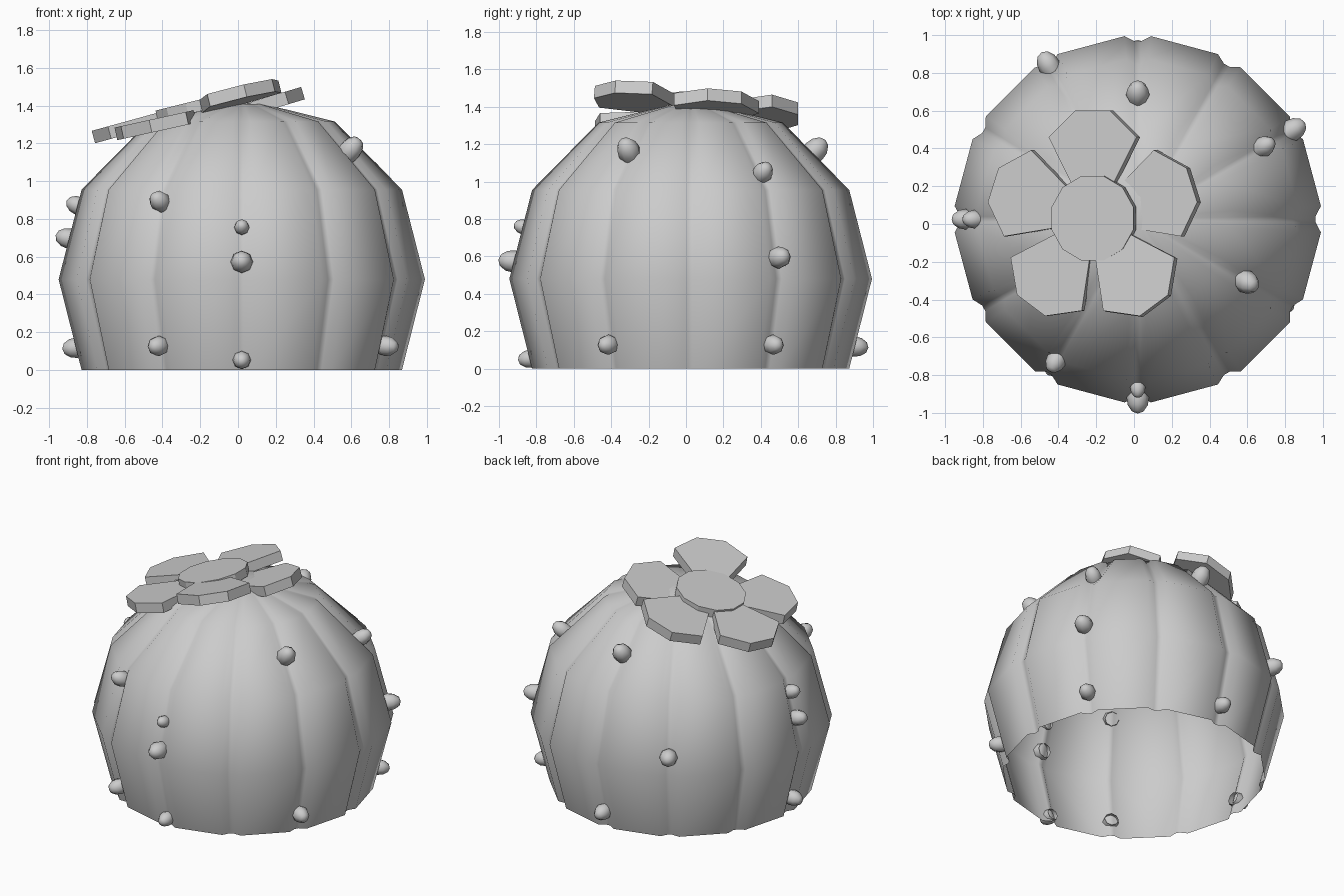
import bpy, bmesh, math
from mathutils import Vector

if "Cube" in bpy.data.objects:
    bpy.data.objects.remove(bpy.data.objects["Cube"])

CX, CY = 0.02, 0.025
# body profile: radius, height, groove half width, groove depth
PROFILE = [(0.85, 0.0, 0.06, 0.03), (0.972, 0.48, 0.07, 0.03),
           (0.85, 0.955, 0.06, 0.03), (0.495, 1.315, 0.045, 0.025),
           (0.12, 1.408, 0.015, 0.006)]


def make_object(name, bm, smooth):
    bmesh.ops.recalc_face_normals(bm, faces=bm.faces)
    me = bpy.data.meshes.new(name)
    bm.to_mesh(me)
    bm.free()
    for p in me.polygons:
        p.use_smooth = smooth
    ob = bpy.data.objects.new(name, me)
    bpy.context.collection.objects.link(ob)
    return ob


def bridge(bm, a, b):
    n = len(a)
    for i in range(n):
        j = (i + 1) % n
        bm.faces.new((a[i], a[j], b[j], b[i]))


# ribbed dome, open underneath, with twelve shallow vertical grooves
bm = bmesh.new()
rings = []
for r, z, w, d in PROFILE:
    ring = []
    for k in range(12):
        a = math.radians(30 * k)
        da = w / r
        for off, rad in ((-da, r), (-da * 0.25, r - d), (da * 0.25, r - d), (da, r)):
            ring.append(bm.verts.new((CX + rad * math.cos(a + off),
                                      CY + rad * math.sin(a + off), z)))
    rings.append(ring)
for lo, hi in zip(rings, rings[1:]):
    bridge(bm, lo, hi)
tip = bm.verts.new((CX, CY, 1.412))
for i in range(48):
    bm.faces.new((rings[-1][i], rings[-1][(i + 1) % 48], tip))
make_object("cactus_body", bm, True)


def groove_radius(z):
    for (r0, z0, _, d0), (r1, z1, _, d1) in zip(PROFILE, PROFILE[1:]):
        if z <= z1:
            t = (z - z0) / (z1 - z0)
            return (r0 - d0) * (1 - t) + (r1 - d1) * t
    return 0.1


# blunt spines sitting in the grooves: azimuth, base height, size
SPINES = [(270, 0.57, 1.1), (270, 0.75, 0.75), (270, 0.055, 0.9),
          (240, 0.88, 1), (240, 0.13, 1), (330, 0.13, 1), (330, 1.14, 1.15),
          (180, 0.69, 1), (180, 0.86, 0.9), (180, 0.12, 1),
          (30, 1.03, 1), (30, 0.59, 1.1), (30, 0.13, 1),
          (90, 0.12, 1), (90, 1.14, 1.15), (120, 0.6, 1.1)]
for n, (az, z, s) in enumerate(SPINES):
    a = math.radians(az)
    r = groove_radius(z)
    base = Vector((CX + r * math.cos(a), CY + r * math.sin(a), z))
    dz = z - 0.48
    out = Vector((r * math.cos(a), r * math.sin(a), dz if dz > 0 else dz * 0.2)).normalized()
    side = Vector((-math.sin(a), math.cos(a), 0))
    up = out.cross(side)
    bm = bmesh.new()
    prev = None
    for h, rad in ((-0.02, 0.045), (0.025, 0.054), (0.06, 0.048), (0.09, 0.028)):
        ring = [bm.verts.new(base + s * (out * h + rad * (side * math.cos(t) + up * math.sin(t))))
                for t in (math.tau * i / 8 for i in range(8))]
        if prev:
            bridge(bm, prev, ring)
        prev = ring
    end = bm.verts.new(base + out * 0.1 * s)
    for i in range(8):
        bm.faces.new((prev[i], prev[(i + 1) % 8], end))
    make_object(f"spine_{n + 1}", bm, True)


# flat plate whose top lies on the plane z = a + b*x + c*y
def plate(name, outline, plane, thick):
    a, b, c = plane
    down = Vector((b, c, -1)).normalized() * thick
    bm = bmesh.new()
    top = [bm.verts.new((x, y, a + b * x + c * y)) for x, y in outline]
    bot = [bm.verts.new(v.co + down) for v in top]
    bm.faces.new(top)
    bm.faces.new(bot[::-1])
    bridge(bm, top, bot)
    make_object(name, bm, False)


# flower tilted on the crown: five petals and a central disc
FX, FY = -0.22, 0.03
PETAL = [(0.03, 0.035), (0.43, 0.24), (0.57, 0.095),
         (0.57, -0.095), (0.43, -0.24), (0.03, -0.035)]
PLANES = [(1.398, 0.30, 0), (1.461, 0.30, 0), (1.479, 0.275, 0),
          (1.427, 0.22, 0), (1.465, 0.25, -0.08)]
for k, plane in enumerate(PLANES):
    a = math.radians(18 + 72 * k)
    ca, sa = math.cos(a), math.sin(a)
    plate(f"petal_{k + 1}", [(FX + 0.97 * (r * ca - t * sa), FY + r * sa + t * ca)
                             for r, t in PETAL], plane, 0.068)
plate("flower_centre", [(FX + 0.224 * math.cos(math.tau * (i + 0.5) / 12),
                         FY + 0.232 * math.sin(math.tau * (i + 0.5) / 12))
                        for i in range(12)], (1.482, 0.25, 0), 0.06)
